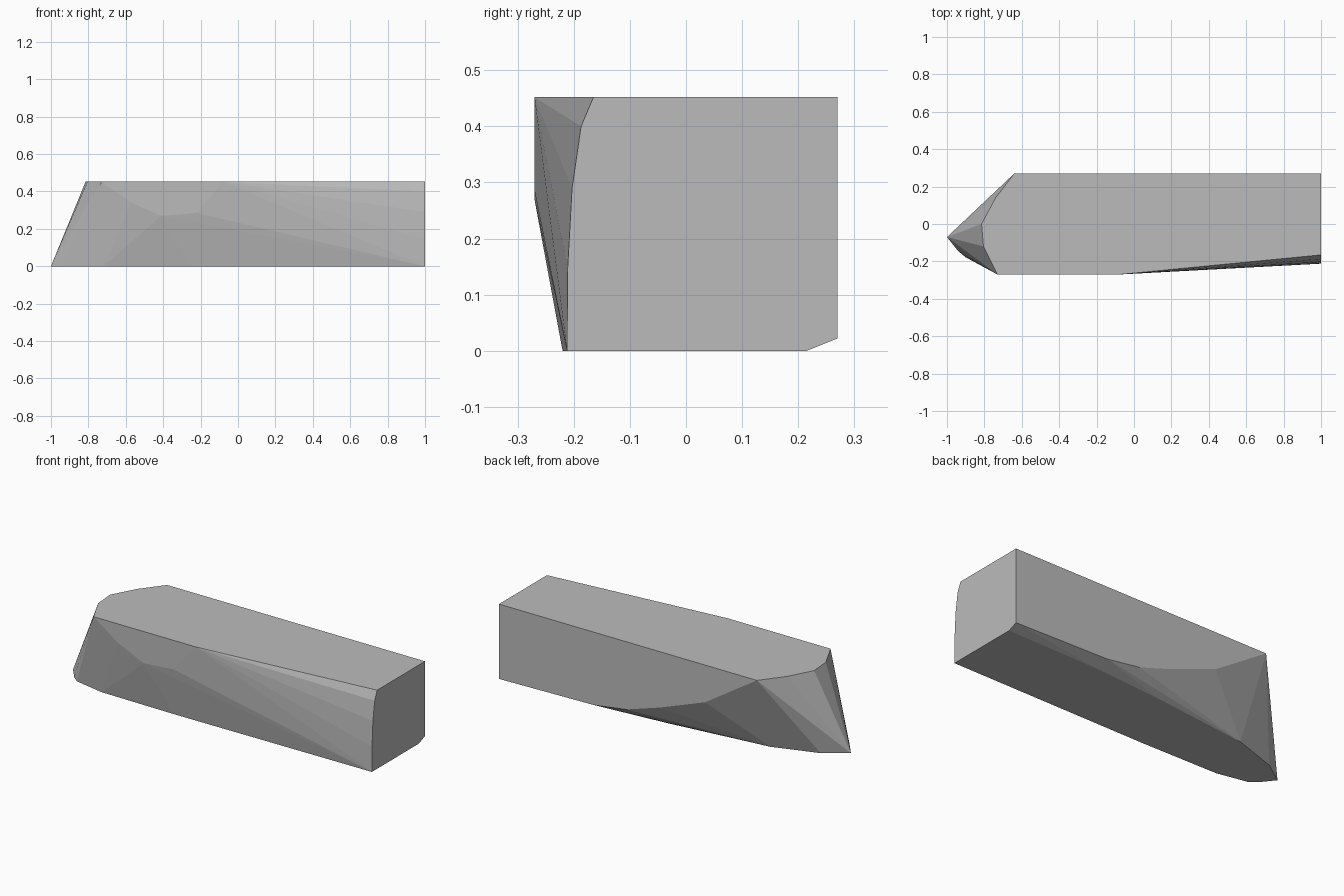
import bpy, bmesh, math

cube = bpy.data.objects.get("Cube")
if cube:
    bpy.data.objects.remove(cube, do_unlink=True)

# One plain grey for the whole block
grey = bpy.data.materials.new("plain grey")
grey.use_nodes = True
colour = (0.5, 0.5, 0.5, 1)
grey.diffuse_color = colour
grey.node_tree.nodes["Principled BSDF"].inputs["Base Color"].default_value = colour

HEIGHT, SIDE, END = 0.452, 0.27, 1.0

# Flat outlines, each lying in one plane of the block
top = [(-0.64, SIDE), (-0.74, 0.14), (-0.815, 0), (-0.805, -0.12),
       (-0.73, -SIDE), (-0.08, -SIDE)]
base = [(-0.25, -0.22), (-0.72, -0.214), (-0.9, -0.178), (-0.94, -0.145),
        (-1, -0.07), (-0.87, 0.02), (-0.61, 0.106), (0, 0.175), (0.4, 0.205)]
front = [(-0.57, 0.34), (-0.41, 0.27), (-0.22, 0.285)]
back = [(0.4, 0.033), (0.19, 0.063), (-0.02, 0.13), (-0.31, 0.238)]
end = [(-0.165, HEIGHT), (-0.187, 0.4), (-0.203, 0.29), (-0.211, 0.145),
       (-0.212, 0), (0.215, 0), (SIDE, 0.022), (SIDE, HEIGHT)]

points = [(x, y, HEIGHT) for x, y in top]
points += [(x, y, 0) for x, y in base]
points += [(x, -SIDE, z) for x, z in front]
points += [(x, SIDE, z) for x, z in back]
points += [(END, y, z) for y, z in end]

# Wrap the outlines in a faceted convex skin
bm = bmesh.new()
for p in points:
    bm.verts.new(p)
hull = bmesh.ops.convex_hull(bm, input=bm.verts)
loose = [v for v in bm.verts if not v.link_faces]
bmesh.ops.delete(bm, geom=loose, context="VERTS")
bmesh.ops.dissolve_limit(bm, angle_limit=math.radians(0.3),
                         verts=bm.verts, edges=bm.edges)
bmesh.ops.recalc_face_normals(bm, faces=bm.faces)

mesh = bpy.data.meshes.new("faceted_block")
bm.to_mesh(mesh)
bm.free()
mesh.materials.append(grey)
block = bpy.data.objects.new("faceted_block", mesh)
bpy.context.collection.objects.link(block)
